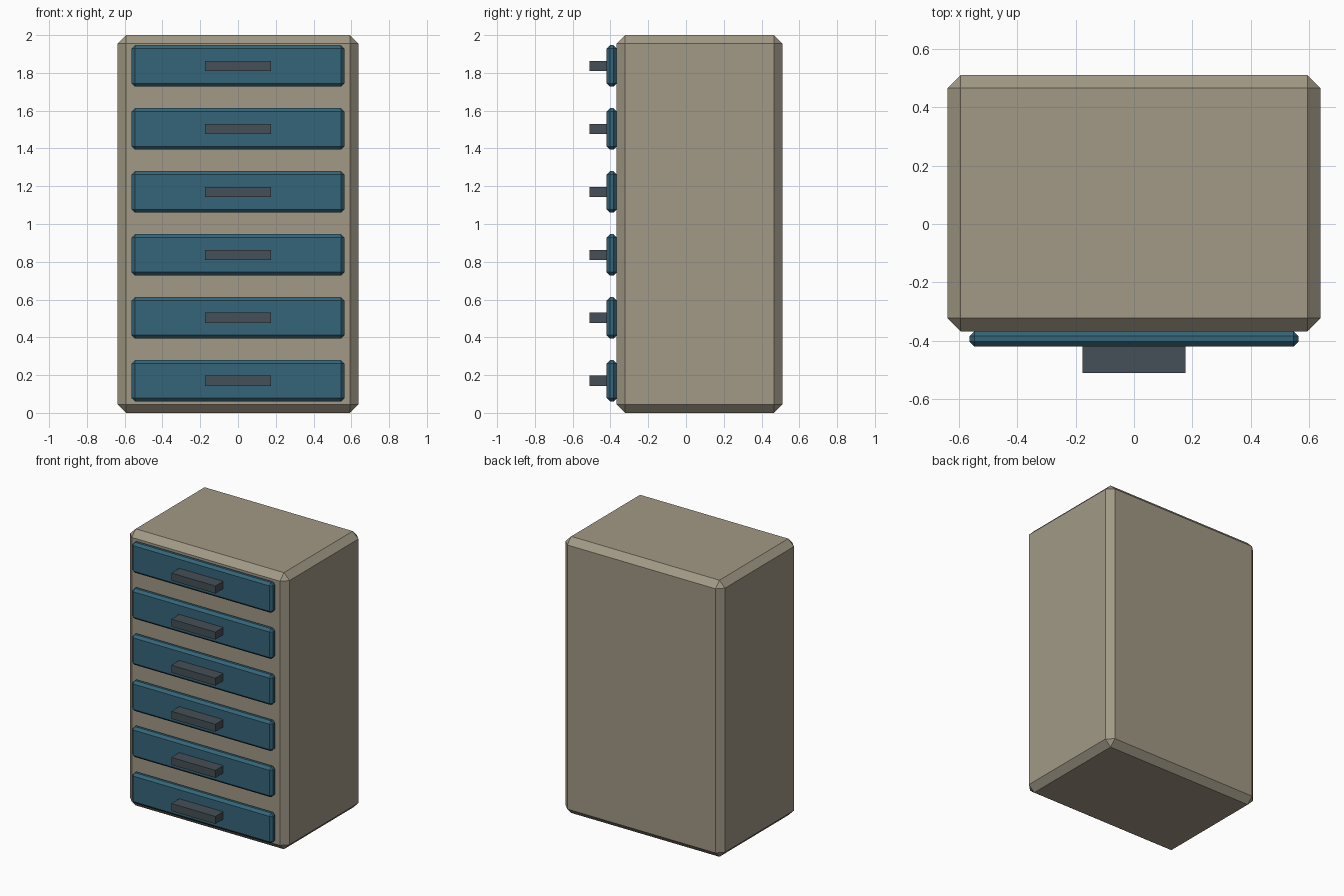
import bpy

if "Cube" in bpy.data.objects:
    bpy.data.objects.remove(bpy.data.objects["Cube"])


def material(name, color):
    m = bpy.data.materials.new(name)
    m.diffuse_color = (*color, 1)
    m.use_nodes = True
    m.node_tree.nodes["Principled BSDF"].inputs["Base Color"].default_value = m.diffuse_color
    return m


def box(name, lo, hi, mat, chamfer=0):
    bpy.ops.mesh.primitive_cube_add(size=1, location=[(a + b) / 2 for a, b in zip(lo, hi)])
    ob = bpy.context.object
    ob.name = name
    ob.scale = [b - a for a, b in zip(lo, hi)]
    bpy.ops.object.transform_apply(location=False, rotation=False, scale=True)
    ob.data.materials.append(mat)
    if chamfer:
        bev = ob.modifiers.new("chamfer", 'BEVEL')
        bev.width = chamfer
        bev.segments = 1
    return ob


beige = material("beige_paint", (0.36, 0.32, 0.24))
blue = material("blue_paint", (0.035, 0.13, 0.19))
dark = material("dark_metal", (0.06, 0.08, 0.095))

# Cabinet body with chamfered edges
box("cabinet_body", (-0.638, -0.367, 0), (0.638, 0.51, 2), beige, 0.045)

# Six drawer fronts, each with a bar handle
for i in range(6):
    z = 0.17 + i / 3
    box(f"drawer_front_{i + 1}", (-0.563, -0.42, z - 0.11), (0.563, -0.366, z + 0.11), blue, 0.018)
    box(f"drawer_handle_{i + 1}", (-0.176, -0.51, z - 0.027), (0.176, -0.415, z + 0.027), dark)
